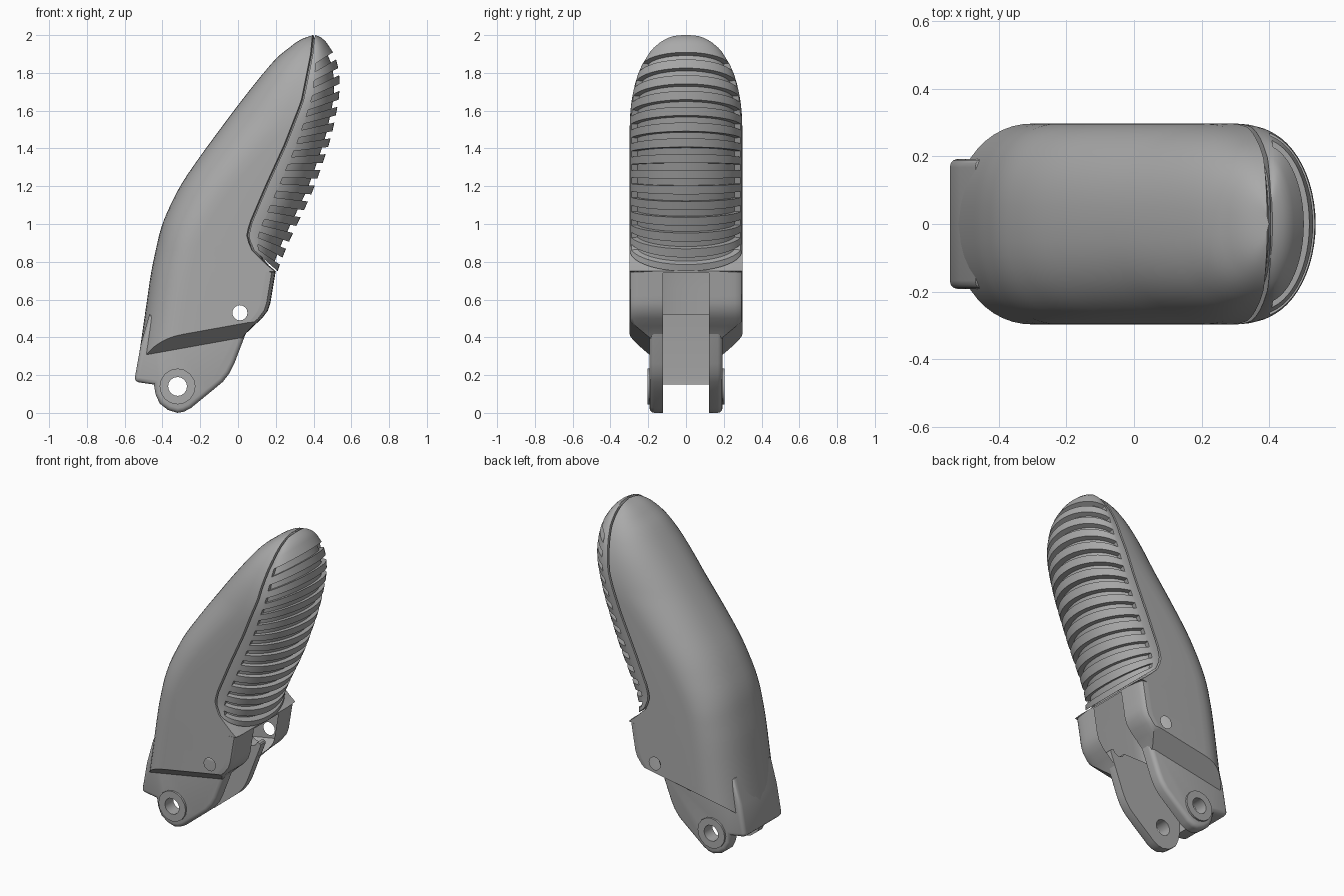
import bpy, bmesh, math
from mathutils import Vector

if "Cube" in bpy.data.objects:
    bpy.data.objects.remove(bpy.data.objects["Cube"])

GREY = bpy.data.materials.new("plain grey")
GREY.use_nodes = True
GREY.diffuse_color = (0.4, 0.4, 0.4, 1)
GREY.node_tree.nodes["Principled BSDF"].inputs["Base Color"].default_value = GREY.diffuse_color


def lookup(pts, z):
    if z <= pts[0][0]:
        return pts[0][1]
    for (a, va), (b, vb) in zip(pts, pts[1:]):
        if z <= b:
            return va + (vb - va) * (z - a) / (b - a)
    return pts[-1][1]


def smooth(pts, z, r=0.07):
    # Box filtered lookup that keeps the end values
    r = max(0, min(r, z - pts[0][0], pts[-1][0] - z))
    return sum(lookup(pts, z + r * k / 4) for k in range(-4, 5)) / 9


def make(name, bm):
    bmesh.ops.remove_doubles(bm, verts=bm.verts, dist=0.0002)
    bmesh.ops.recalc_face_normals(bm, faces=bm.faces)
    me = bpy.data.meshes.new(name)
    bm.to_mesh(me)
    bm.free()
    me.materials.append(GREY)
    ob = bpy.data.objects.new(name, me)
    bpy.context.collection.objects.link(ob)
    return ob


def loft(rows):
    # Closed rings joined by quads, capped at both ends
    bm = bmesh.new()
    rings = [[bm.verts.new(p) for p in row] for row in rows]
    n = len(rings[0])
    for a, b in zip(rings, rings[1:]):
        for i in range(n):
            j = (i + 1) % n
            bm.faces.new((a[i], a[j], b[j], b[i]))
    bm.faces.new(rings[0])
    bm.faces.new(rings[-1])
    return bm


def prism(name, profile, half):
    # Side profile extruded across the width
    return make(name, loft([[(x, y, z) for x, z in profile] for y in (-half, half)]))


def disc(name, x, z, r, half, n=24):
    ring = [(x + r * math.cos(math.tau * i / n), z + r * math.sin(math.tau * i / n)) for i in range(n)]
    return prism(name, ring, half)


def activate(ob):
    bpy.ops.object.select_all(action="DESELECT")
    ob.select_set(True)
    bpy.context.view_layer.objects.active = ob


def cut(ob, cutters):
    activate(ob)
    for c in cutters:
        m = ob.modifiers.new("cut", "BOOLEAN")
        m.object, m.operation, m.solver = c, "DIFFERENCE", "EXACT"
        bpy.ops.object.modifier_apply(modifier=m.name)


def finish(ob, angle=35):
    activate(ob)
    bpy.ops.object.shade_smooth_by_angle(angle=math.radians(angle))


# Outline curves, as (height, x)
BACK = [(0.3, -0.525), (0.4, -0.51), (0.75, -0.46), (1.0, -0.405), (1.2, -0.31), (1.36, -0.2),
        (1.63, 0.0), (1.82, 0.15), (1.93, 0.25), (1.98, 0.33), (2.0, 0.4)]
SEAM = [(0.3, -0.1), (0.43, 0.0), (0.52, 0.1), (0.57, 0.12), (0.745, 0.15), (0.75, 0.2), (0.79, 0.15),
        (0.86, 0.08), (0.93, 0.05), (1.0, 0.065), (1.2, 0.15), (1.42, 0.25), (1.65, 0.34),
        (1.9, 0.39), (2.0, 0.4)]
CORE = [(0.3, -0.05), (0.43, 0.05), (0.52, 0.15), (0.57, 0.17), (0.75, 0.2), (0.8, 0.14), (0.88, 0.1),
        (1.0, 0.2), (1.2, 0.31), (1.42, 0.39), (1.65, 0.45), (1.82, 0.46), (1.92, 0.42), (2.0, 0.4)]
# Pad curves, keyed by the height of the outer edge
PAD_OUT = [(0.75, 0.21), (0.84, 0.24), (0.95, 0.29), (1.18, 0.4), (1.46, 0.495), (1.7, 0.542),
           (1.85, 0.532), (1.94, 0.495), (1.985, 0.45), (2.0, 0.41)]
PAD_IN_Z = [(0.75, 0.86), (0.84, 0.93), (0.95, 1.0), (1.18, 1.2), (1.46, 1.42), (1.7, 1.62),
            (1.85, 1.76), (1.94, 1.86), (1.985, 1.95), (2.0, 1.985)]


def width(z):
    u = max(0, (z - 1.5) / 0.5)
    return 0.298 * max(0, 1 - u ** 2.2) ** (1 / 2.2)


def shell_row(z):
    w, xl, xs = width(z), smooth(BACK, z), lookup(SEAM, z)
    xc, low = max(xs, lookup(CORE, z)), z < 0.75
    wi, p = (w, 0.4) if low else (max(0, w - 0.05), 1)
    half = []
    for i in range(7):
        t = math.pi / 2 * (1 - i / 6)
        half.append((xs + (xc - xs) * math.sin(t) ** p, wi * max(0, math.cos(t)) ** p))
    half.append((xs - 0.006, w))
    a = min(0.22 + 0.14 * min(1, max(0, (z - 0.9) / 0.7)), xs - xl - 0.008)
    for i in range(13):
        t = math.pi / 2 * i / 12
        half.append((xl + a - a * math.sin(t) ** 0.85, w * max(0, math.cos(t)) ** 0.85))
    ring = half + [(x, -y) for x, y in half[-2:0:-1]]
    return [(x, y, z) for x, y in ring]


# Outer shell, with the lower edge cut on a slant on each side
heights = [0.3 + 0.04 * i for i in range(38)] + [0.745, 0.75]
heights += [1.8 + 0.1995 * math.sin(math.pi / 2 * i / 12) for i in range(1, 13)]
bm = loft([shell_row(z) for z in sorted(heights)])
for s in (1, -1):
    res = bmesh.ops.bisect_plane(bm, geom=bm.verts[:] + bm.edges[:] + bm.faces[:], dist=0.0001,
                                 plane_co=(-0.5, 0.2 * s, 0.31), plane_no=Vector((0.18, 0.7 * s, -1)),
                                 clear_outer=True)
    edges = [e for e in res["geom_cut"] if isinstance(e, bmesh.types.BMEdge)]
    bmesh.ops.holes_fill(bm, edges=edges)
shell = make("outer_shell", bm)

# Hinge block with two lugs and the back wall
hinge = prism("hinge_block", [
    (-0.55, 0.165), (-0.515, 0.36), (-0.47, 0.52), (0.08, 0.52), (0.045, 0.43), (-0.02, 0.26), (-0.045, 0.21),
    (-0.08, 0.165), (-0.14, 0.115), (-0.25, 0.025), (-0.285, 0.007), (-0.32, 0), (-0.37, 0.015),
    (-0.415, 0.05), (-0.437, 0.1), (-0.445, 0.15)], 0.193)
activate(hinge)
bev = hinge.modifiers.new("round", "BEVEL")
bev.width, bev.segments, bev.limit_method, bev.angle_limit = 0.025, 3, "ANGLE", math.radians(80)
bpy.ops.object.modifier_apply(modifier=bev.name)
boss = disc("pivot_bosses", -0.32, 0.14, 0.095, 0.205, 16)

# Inner slot and pin holes
slot = prism("slot_cutter", [(-0.445, -0.1), (-0.445, 0.2), (-0.39, 0.6), (-0.3, 0.8), (0.1, 0.74),
                             (0.5, 0.74), (0.5, -0.1)], 0.122)
pivot = disc("pivot_cutter", -0.32, 0.14, 0.05, 0.5, 16)
pin = disc("pin_cutter", 0.01, 0.53, 0.04, 0.5, 16)
for ob in (shell, hinge, boss):
    cut(ob, [slot, pivot, pin])
    finish(ob)
for c in (slot, pivot, pin):
    bpy.data.objects.remove(c)


# Grip pad with raised ribs inside a plain rim
def pad_row(key, depth):
    rx, sz = smooth(PAD_OUT, key), smooth(PAD_IN_Z, key)
    sx = lookup(SEAM, sz) + 0.006
    w = width(sz)
    rim = math.radians(14)
    steps = [0, rim / 2, rim] + [rim + 0.01 + (math.pi - 2 * rim - 0.02) * i / 24 for i in range(25)]
    steps += [math.pi - rim, math.pi - rim / 2, math.pi]
    ring = [(sx, max(0, w - 0.05), sz)]
    for t in steps:
        d = depth if rim < t < math.pi - rim else 0
        f = math.sin(t) * max(0, 1 - d / max(0.05, math.hypot(rx - sx, key - sz)))
        ring.append((sx + (rx - sx) * f, max(0, w - d) * math.cos(t), sz + (key - sz) * f))
    return ring + [(sx, -max(0, w - 0.05), sz)]


ribs, first, last = 14, 0.785, 1.955
pitch = (last - first) / ribs
rows = [pad_row(0.75, 0), pad_row(0.77, 0), pad_row(first, 0)]
for k in range(ribs):
    z0 = first + k * pitch
    z1 = z0 + 0.45 * pitch
    rows += [pad_row(z0, 0.032), pad_row(z1, 0.032), pad_row(z1, 0), pad_row(z0 + pitch, 0)]
rows += [pad_row(z, 0) for z in (1.97, 1.985, 1.995, 2.0)]
finish(make("ribbed_pad", loft(rows)), 30)
